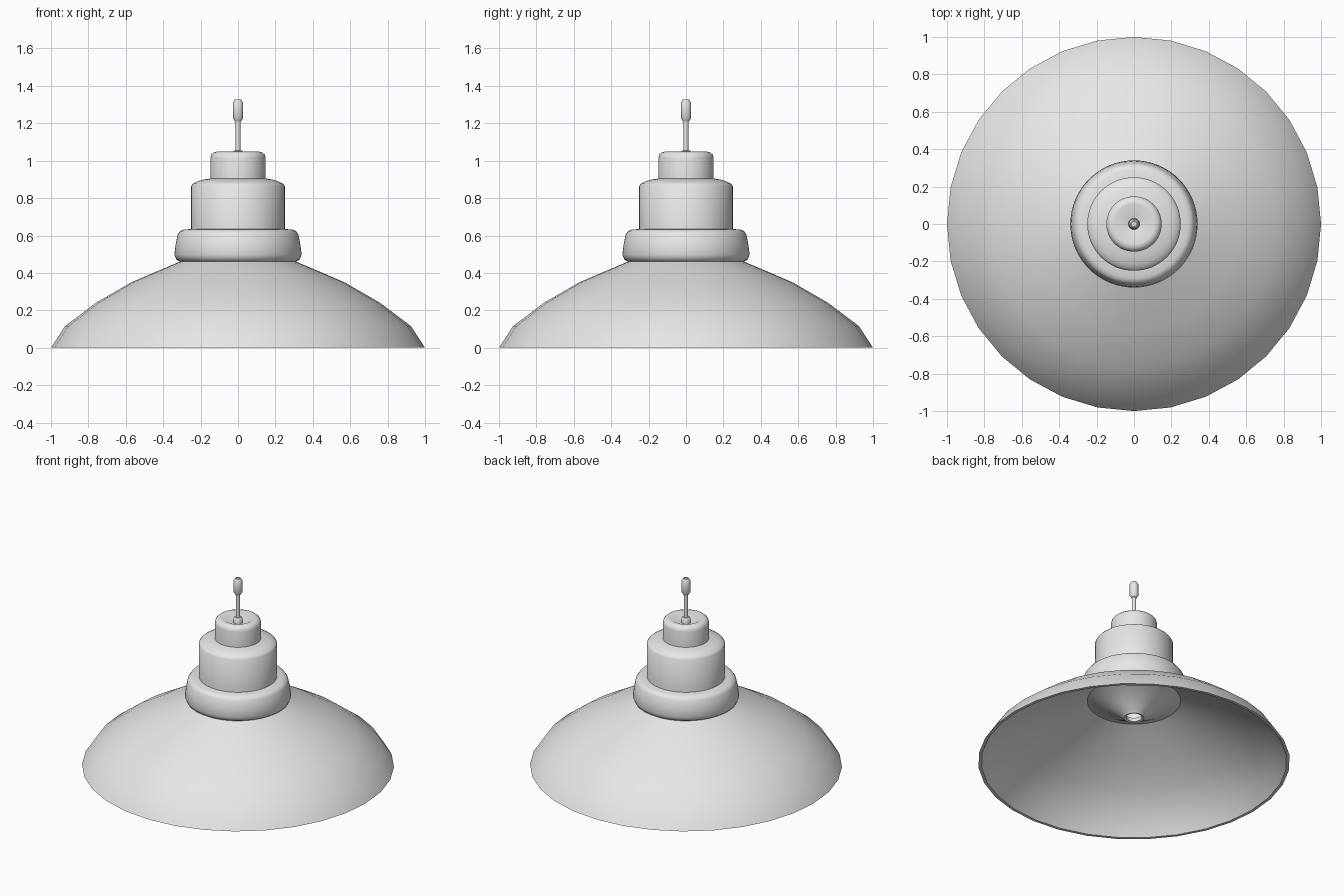
import bpy, bmesh, math

cube = bpy.data.objects.get("Cube")
if cube:
    bpy.data.objects.remove(cube, do_unlink=True)

metal = bpy.data.materials.new("grey metal")
metal.use_nodes = True
colour = (0.8, 0.8, 0.8, 1)
metal.diffuse_color = colour
for node in metal.node_tree.nodes:
    if node.type == 'BSDF_PRINCIPLED':
        node.inputs["Base Color"].default_value = colour


def lathe(name, profile, sides=64, closed=True, angle=40):
    """Turn a profile of (radius, height) points around the z axis."""
    bm = bmesh.new()
    verts = [bm.verts.new((r, 0, z)) for r, z in profile]
    edges = [bm.edges.new(pair) for pair in zip(verts, verts[1:])]
    if closed:
        edges.append(bm.edges.new((verts[-1], verts[0])))
    bmesh.ops.spin(bm, geom=verts + edges, cent=(0, 0, 0), axis=(0, 0, 1),
                   angle=math.tau, steps=sides, use_merge=True)
    bmesh.ops.remove_doubles(bm, verts=bm.verts, dist=1e-5)
    bmesh.ops.dissolve_degenerate(bm, edges=bm.edges, dist=1e-6)
    bmesh.ops.recalc_face_normals(bm, faces=bm.faces)
    mesh = bpy.data.meshes.new(name)
    bm.to_mesh(mesh)
    bm.free()
    mesh.materials.append(metal)
    obj = bpy.data.objects.new(name, mesh)
    bpy.context.collection.objects.link(obj)
    bpy.ops.object.select_all(action='DESELECT')
    obj.select_set(True)
    bpy.context.view_layer.objects.active = obj
    bpy.ops.object.shade_smooth_by_angle(angle=math.radians(angle))
    return obj


# Wide thin shade: outer curve down, inner curve back up
outer = [(0.30, 0.465), (0.57, 0.35), (0.76, 0.24), (0.925, 0.115), (1.0, 0)]
inner = [(0.98, 0), (0.91, 0.105), (0.75, 0.225), (0.565, 0.335), (0.30, 0.448)]
lathe("shade", outer + inner, sides=32)

# Funnel hanging inside the shade, with a small round opening
lathe("inner_funnel", [(0.31, 0.45), (0.26, 0.44), (0.08, 0.335), (0.065, 0.32),
                       (0.05, 0.325), (0.05, 0.35), (0.25, 0.458), (0.31, 0.46)])

# Stepped housing
lathe("collar", [(0.24, 0.46), (0.31, 0.46), (0.33, 0.472), (0.34, 0.497),
                 (0.334, 0.55), (0.322, 0.607), (0.31, 0.624), (0.29, 0.632),
                 (0.24, 0.635)])
lathe("housing", [(0.24, 0.60), (0.25, 0.60), (0.25, 0.865), (0.24, 0.877),
                  (0.215, 0.89), (0.18, 0.9), (0.14, 0.906), (0.14, 0.89),
                  (0.21, 0.87), (0.24, 0.85)])

# Cap with a dished top
lathe("cap", [(0, 0.89), (0.148, 0.89), (0.148, 1.015), (0.143, 1.032),
              (0.13, 1.044), (0.108, 1.05), (0.03, 1.015), (0, 1.015)],
      closed=False)

# Cord with its grommet and end fitting
lathe("cord_grommet", [(0, 1.01), (0.03, 1.01), (0.03, 1.042), (0.022, 1.053),
                       (0, 1.055)], sides=24, closed=False)
lathe("cord", [(0, 1.02), (0.013, 1.02), (0.013, 1.24), (0, 1.24)],
      sides=16, closed=False)
lathe("cord_end", [(0, 1.21), (0.016, 1.21), (0.028, 1.228), (0.028, 1.308),
                   (0.018, 1.326), (0.012, 1.326), (0.012, 1.30), (0, 1.30)],
      sides=24, closed=False)
